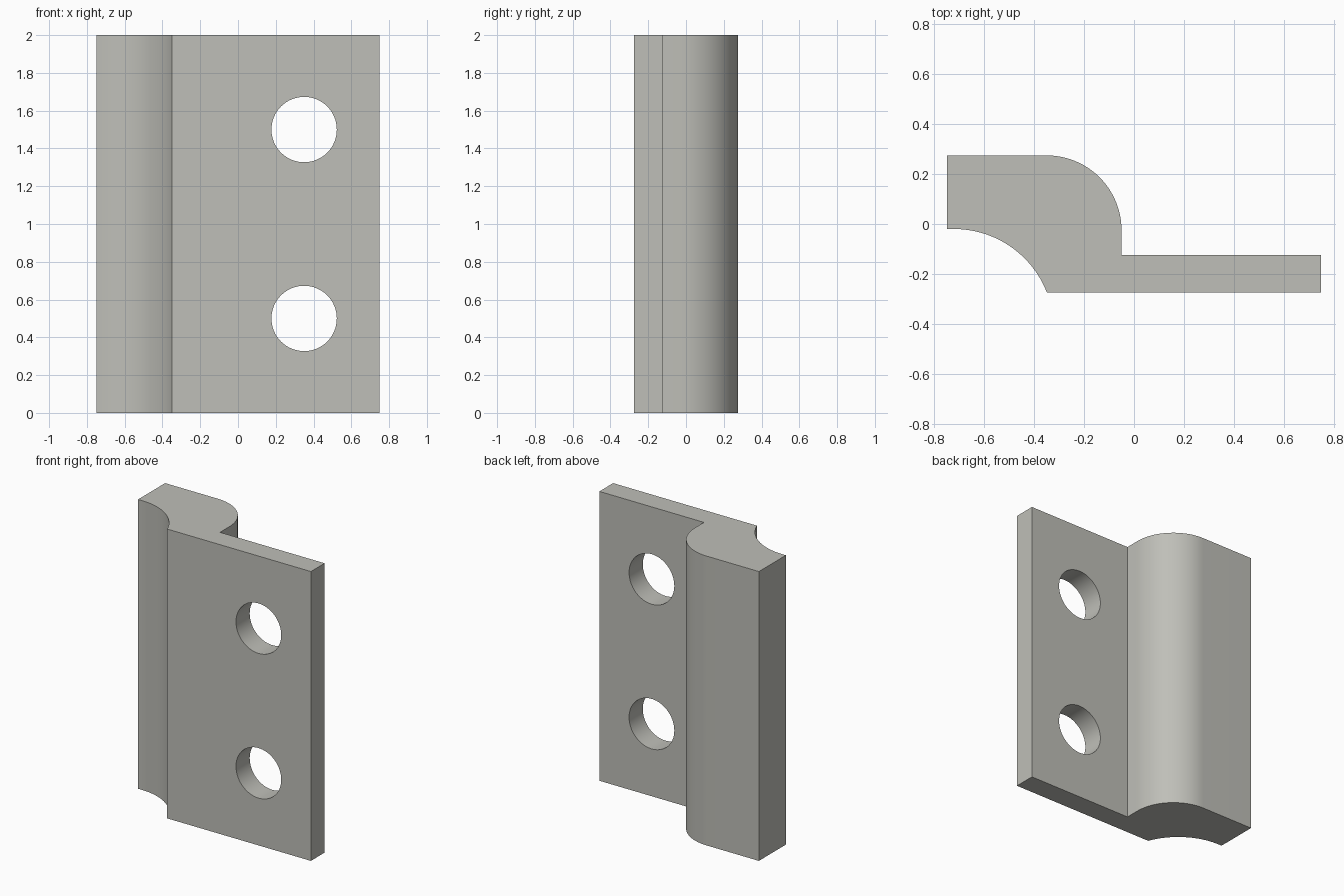
import bpy, bmesh, math

if "Cube" in bpy.data.objects:
    bpy.data.objects.remove(bpy.data.objects["Cube"])

grey = bpy.data.materials.new("warm grey")
grey.diffuse_color = (0.52, 0.52, 0.48, 1)
grey.use_nodes = True
grey.node_tree.nodes["Principled BSDF"].inputs["Base Color"].default_value = grey.diffuse_color


def arc(cx, cy, r, start, end, n):
    """Points along an arc, angles in degrees."""
    steps = [math.radians(start + (end - start) * i / n) for i in range(n + 1)]
    return [(cx + r * math.cos(a), cy + r * math.sin(a)) for a in steps]


# Cross-section: mounting leaf, rounded shoulder and hollowed underside
R = 0.40
end_angle = math.degrees(math.asin(0.145 / R))
profile = [(-0.75, 0.275), (-0.75, -0.02)]
profile += arc(-0.722, -0.42, R, 90, end_angle, 24)
profile += [(0.75, -0.275), (0.75, -0.125), (-0.05, -0.125)]
profile += arc(-0.35, -0.025, 0.30, 0, 90, 24)

# Extrude the section to full height
bm = bmesh.new()
base = bm.faces.new([bm.verts.new((x, y, 0)) for x, y in profile])
top = bmesh.ops.extrude_face_region(bm, geom=[base])["geom"]
bmesh.ops.translate(bm, vec=(0, 0, 2),
                    verts=[v for v in top if isinstance(v, bmesh.types.BMVert)])
bmesh.ops.recalc_face_normals(bm, faces=bm.faces)
mesh = bpy.data.meshes.new("bracket")
bm.to_mesh(mesh)
bm.free()
bracket = bpy.data.objects.new("bracket", mesh)
bpy.context.collection.objects.link(bracket)
mesh.materials.append(grey)

# Two bolt holes through the leaf
for z in (0.5, 1.5):
    bpy.ops.mesh.primitive_cylinder_add(vertices=64, radius=0.173, depth=0.5,
                                        location=(0.35, -0.2, z),
                                        rotation=(math.pi / 2, 0, 0))
    cutter = bpy.context.object
    cutter.name = "hole_cutter"
    cutter.hide_render = True
    cutter.data.materials.append(grey)
    bpy.context.view_layer.objects.active = bracket
    mod = bracket.modifiers.new("bolt_hole", "BOOLEAN")
    mod.operation = "DIFFERENCE"
    mod.solver = "EXACT"
    mod.object = cutter
    bpy.ops.object.modifier_apply(modifier=mod.name)
    bpy.data.objects.remove(cutter, do_unlink=True)

# Smooth curved walls, sharp corners
bpy.ops.object.select_all(action="DESELECT")
bracket.select_set(True)
bpy.context.view_layer.objects.active = bracket
bpy.ops.object.shade_smooth_by_angle(angle=math.radians(30))
